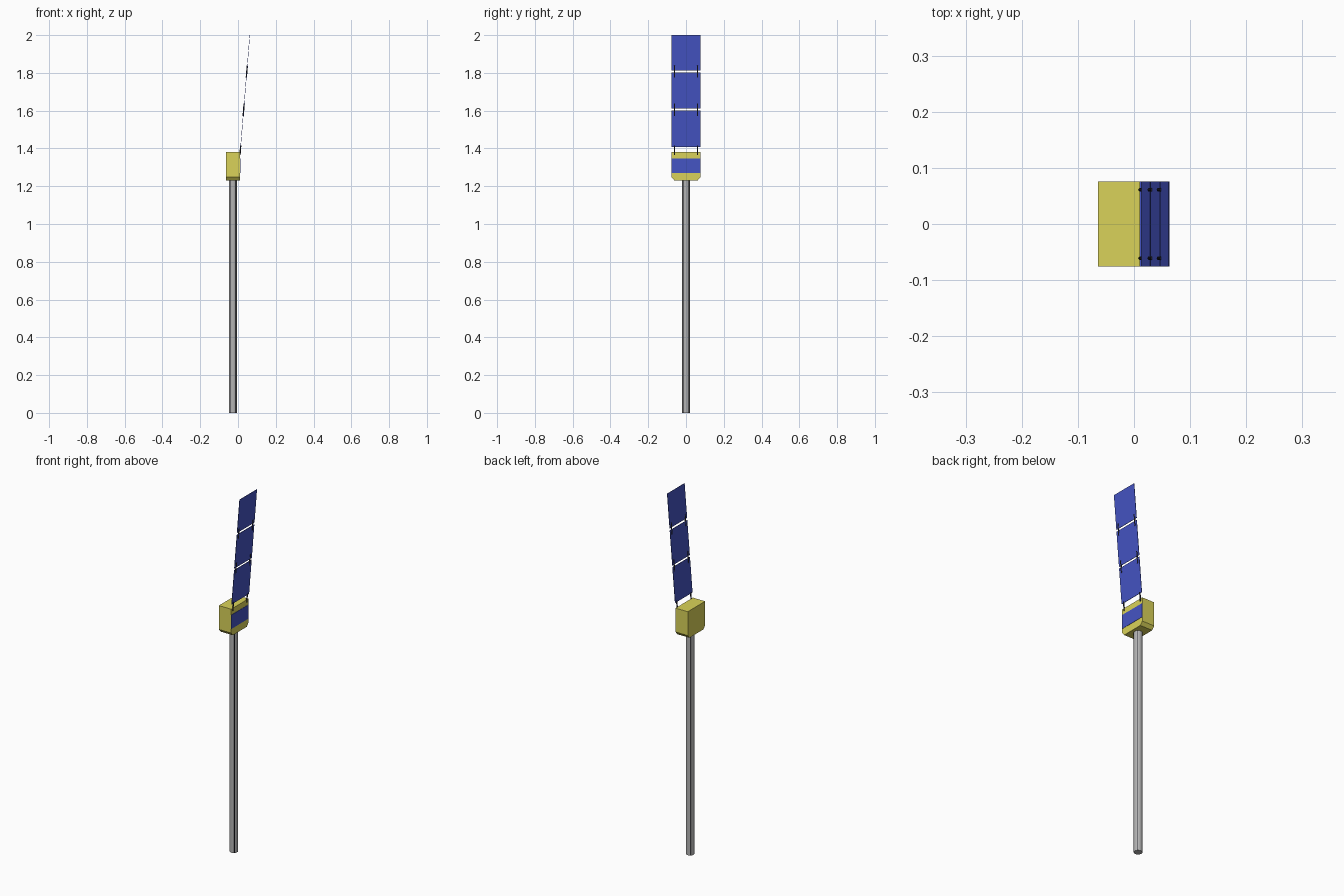
import bpy, bmesh, math
from mathutils import Matrix, Vector

if "Cube" in bpy.data.objects:
    bpy.data.objects.remove(bpy.data.objects["Cube"])


def material(name, color):
    m = bpy.data.materials.new(name)
    m.diffuse_color = (*color, 1)
    m.use_nodes = True
    m.node_tree.nodes["Principled BSDF"].inputs["Base Color"].default_value = m.diffuse_color
    return m


YELLOW = material("yellow_foil", (0.70, 0.65, 0.10))
BLUE = material("blue_cells", (0.06, 0.09, 0.55))
BLACK = material("black_fittings", (0.02, 0.02, 0.03))
GREY = material("grey_mast", (0.45, 0.45, 0.45))


def finish(name, bm, mat):
    bmesh.ops.recalc_face_normals(bm, faces=bm.faces)
    mesh = bpy.data.meshes.new(name)
    bm.to_mesh(mesh)
    bm.free()
    mesh.materials.append(mat)
    ob = bpy.data.objects.new(name, mesh)
    bpy.context.collection.objects.link(ob)
    return ob


def box(name, center, size, mat, tilt=0.0):
    bm = bmesh.new()
    m = Matrix.Translation(center) @ Matrix.Rotation(tilt, 4, 'Y') @ Matrix.Diagonal((*size, 1))
    bmesh.ops.create_cube(bm, size=1, matrix=m)
    return finish(name, bm, mat)


def rod(name, center, radius, length, mat, sides, tilt=0.0):
    bm = bmesh.new()
    m = Matrix.Translation(center) @ Matrix.Rotation(tilt, 4, 'Y')
    bmesh.ops.create_cone(bm, cap_ends=True, segments=sides, radius1=radius,
                          radius2=radius, depth=length, matrix=m)
    return finish(name, bm, mat)


# Body: box profile with chamfered lower edges, extruded along x
profile = [(-0.061, 1.23), (0.061, 1.23), (0.076, 1.248),
           (0.076, 1.38), (-0.076, 1.38), (-0.076, 1.248)]
bm = bmesh.new()
face = bm.faces.new([bm.verts.new((-0.064, y, z)) for y, z in profile])
ext = bmesh.ops.extrude_face_region(bm, geom=[face])
bmesh.ops.translate(bm, vec=(0.075, 0, 0),
                    verts=[v for v in ext["geom"] if isinstance(v, bmesh.types.BMVert)])
finish("body", bm, YELLOW)

# Solar cells on the body side
box("body_solar_cells", (0.0115, 0, 1.309), (0.002, 0.152, 0.077), BLUE)

# Mast below the body, with four slim seams
MX = -0.026
mast = rod("mast", (MX, 0, 0.6175), 0.021, 1.235, GREY, 24)
bpy.context.view_layer.objects.active = mast
mast.select_set(True)
bpy.ops.object.shade_smooth_by_angle(angle=math.radians(30))
for i in range(4):
    a = math.radians(45 + 90 * i)
    rod(f"mast_seam_{i + 1}", (MX + 0.0205 * math.cos(a), 0.0205 * math.sin(a), 0.6165),
        0.0015, 1.232, BLACK, 6)

# Unfolded solar wing, leaning outwards
START = Vector((0.0115, 0, 1.38))
TILT = math.atan2(0.051, 0.62)


def wing_point(z, y=0.0):
    return Vector((START.x + (z - START.z) * math.tan(TILT), y, z))


for i, (z0, z1) in enumerate([(1.408, 1.601), (1.611, 1.801), (1.812, 2.0)]):
    length = (z1 - z0) / math.cos(TILT)
    box(f"solar_panel_{i + 1}", wing_point((z0 + z1) / 2), (0.002, 0.152, length), BLUE, TILT)

# Hinge rods joining the panels
for i, (z0, z1) in enumerate([(1.365, 1.415), (1.572, 1.638), (1.775, 1.838)]):
    for side, y in (("front", -0.061), ("back", 0.061)):
        rod(f"hinge_{i + 1}_{side}", wing_point((z0 + z1) / 2, y), 0.0035,
            z1 - z0, BLACK, 8, TILT)
